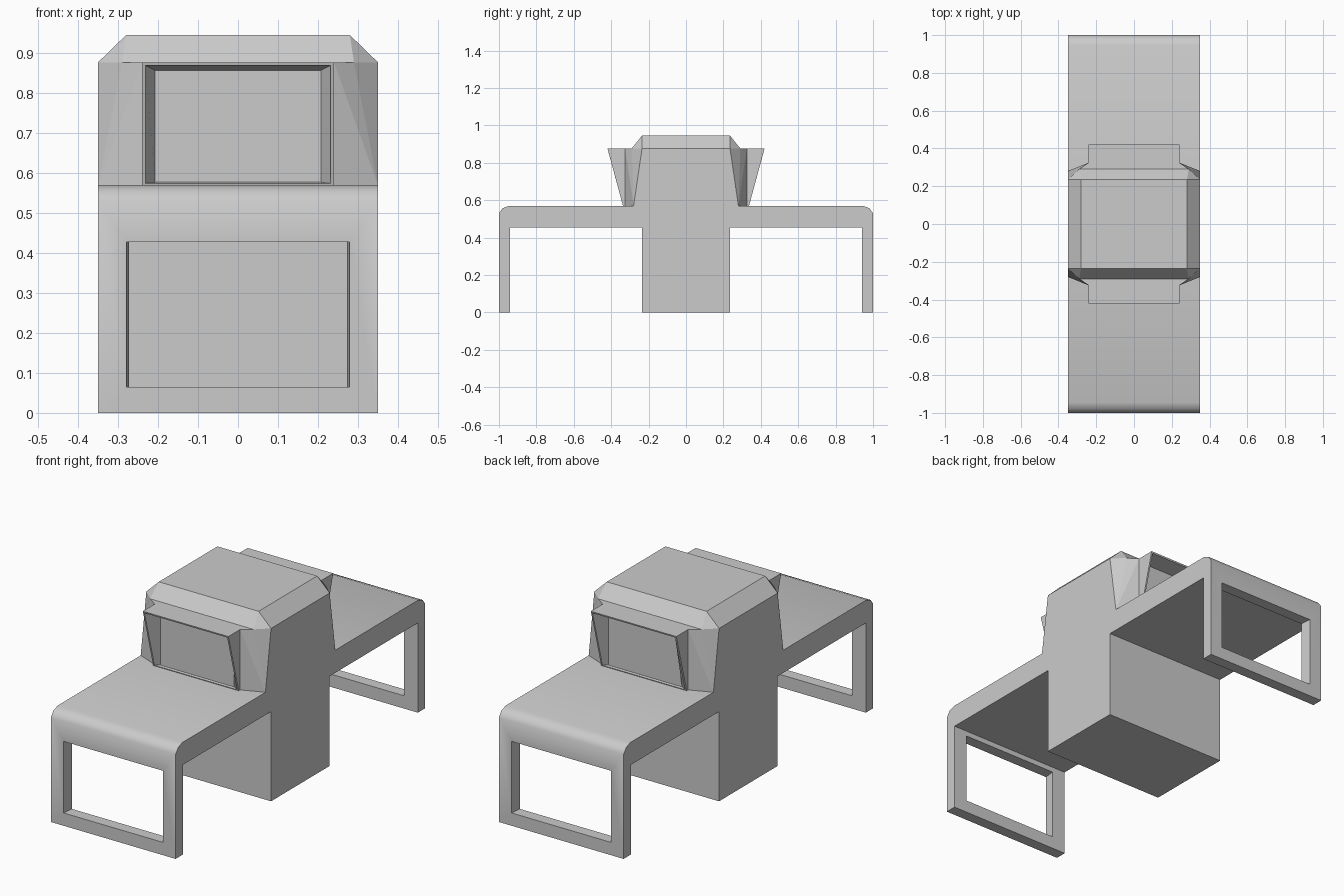
import bpy, bmesh, math

if "Cube" in bpy.data.objects:
    bpy.data.objects.remove(bpy.data.objects["Cube"])


def finish(name, bm, smooth=False):
    bmesh.ops.recalc_face_normals(bm, faces=bm.faces)
    me = bpy.data.meshes.new(name)
    bm.to_mesh(me)
    bm.free()
    ob = bpy.data.objects.new(name, me)
    bpy.context.collection.objects.link(ob)
    if smooth:
        bpy.ops.object.select_all(action='DESELECT')
        ob.select_set(True)
        bpy.context.view_layer.objects.active = ob
        bpy.ops.object.shade_smooth_by_angle(angle=math.radians(40))
    return ob


def hull(name, points, drop_bottom=True):
    bm = bmesh.new()
    for p in points:
        bm.verts.new(p)
    bmesh.ops.convex_hull(bm, input=bm.verts[:])
    bmesh.ops.dissolve_limit(bm, angle_limit=0.01, verts=bm.verts[:], edges=bm.edges[:])
    bm.normal_update()
    if drop_bottom:
        low = [f for f in bm.faces if f.normal.z < -0.9]
        bmesh.ops.delete(bm, geom=low, context='FACES')
    return finish(name, bm)


def quadrants(points):
    return [(sx * x, sy * y, z) for x, y, z in points for sx in (1, -1) for sy in (1, -1)]


# Benches, end legs and central pedestal: one side profile extruded across x
half = [(0.235, 0), (0.235, 0.455), (0.942, 0.455), (0.942, 0), (1, 0),
        (1, 0.53), (0.98, 0.557), (0.945, 0.57)]
profile = half + [(-y, z) for y, z in reversed(half)]
bm = bmesh.new()
face = bm.faces.new([bm.verts.new((-0.35, y, z)) for y, z in profile])
ext = bmesh.ops.extrude_face_region(bm, geom=[face])
bmesh.ops.translate(bm, vec=(0.7, 0, 0),
                    verts=[v for v in ext['geom'] if isinstance(v, bmesh.types.BMVert)])
base = finish("bench_and_pedestal", bm)

# Tapered window openings in both end legs
for s, side in ((-1, "front"), (1, "back")):
    cutter = hull(side + "_window_cutter",
                  [(sx * x, s * y, z) for x, y in ((0.28, 1.01), (0.271, 0.92))
                   for sx in (1, -1) for z in (0.065, 0.428)], False)
    cutter.hide_render = True
    cutter.hide_set(True)
    mod = base.modifiers.new(side + "_window", 'BOOLEAN')
    mod.operation = 'DIFFERENCE'
    mod.solver = 'EXACT'
    mod.object = cutter
bpy.ops.object.select_all(action='DESELECT')
base.select_set(True)
bpy.context.view_layer.objects.active = base
for mod in list(base.modifiers):
    bpy.ops.object.modifier_apply(modifier=mod.name)
bpy.ops.object.shade_smooth_by_angle(angle=math.radians(40))

# Console housing with faceted corners, and its chamfered lid
hull("console_housing", quadrants([(0.35, 0.28, 0.57), (0.24, 0.325, 0.57),
                                   (0.35, 0.235, 0.877), (0.29, 0.29, 0.877), (0.24, 0.325, 0.877)]))
hull("console_lid", quadrants([(0.35, 0.235, 0.877), (0.29, 0.29, 0.877), (0.28, 0.235, 0.945)]))

# Flared screen hoods: nested rectangles bridged from the housing to the recessed panel
# each entry: half width, bottom (y, z), top (y, z)
loops = [(0.24, (0.325, 0.57), (0.325, 0.877)),
         (0.24, (0.337, 0.57), (0.42, 0.877)),
         (0.232, (0.338, 0.574), (0.418, 0.869)),
         (0.207, (0.327, 0.577), (0.327, 0.857))]
for s, side in ((-1, "front"), (1, "back")):
    bm = bmesh.new()
    rings = [[bm.verts.new((x, s * y, z)) for x, (y, z) in ((-w, b), (w, b), (w, t), (-w, t))]
             for w, b, t in loops]
    for a, b in zip(rings, rings[1:]):
        for i in range(4):
            j = (i + 1) % 4
            bm.faces.new((a[i], a[j], b[j], b[i]))
    bm.faces.new(rings[-1])
    finish(side + "_screen_hood", bm)
